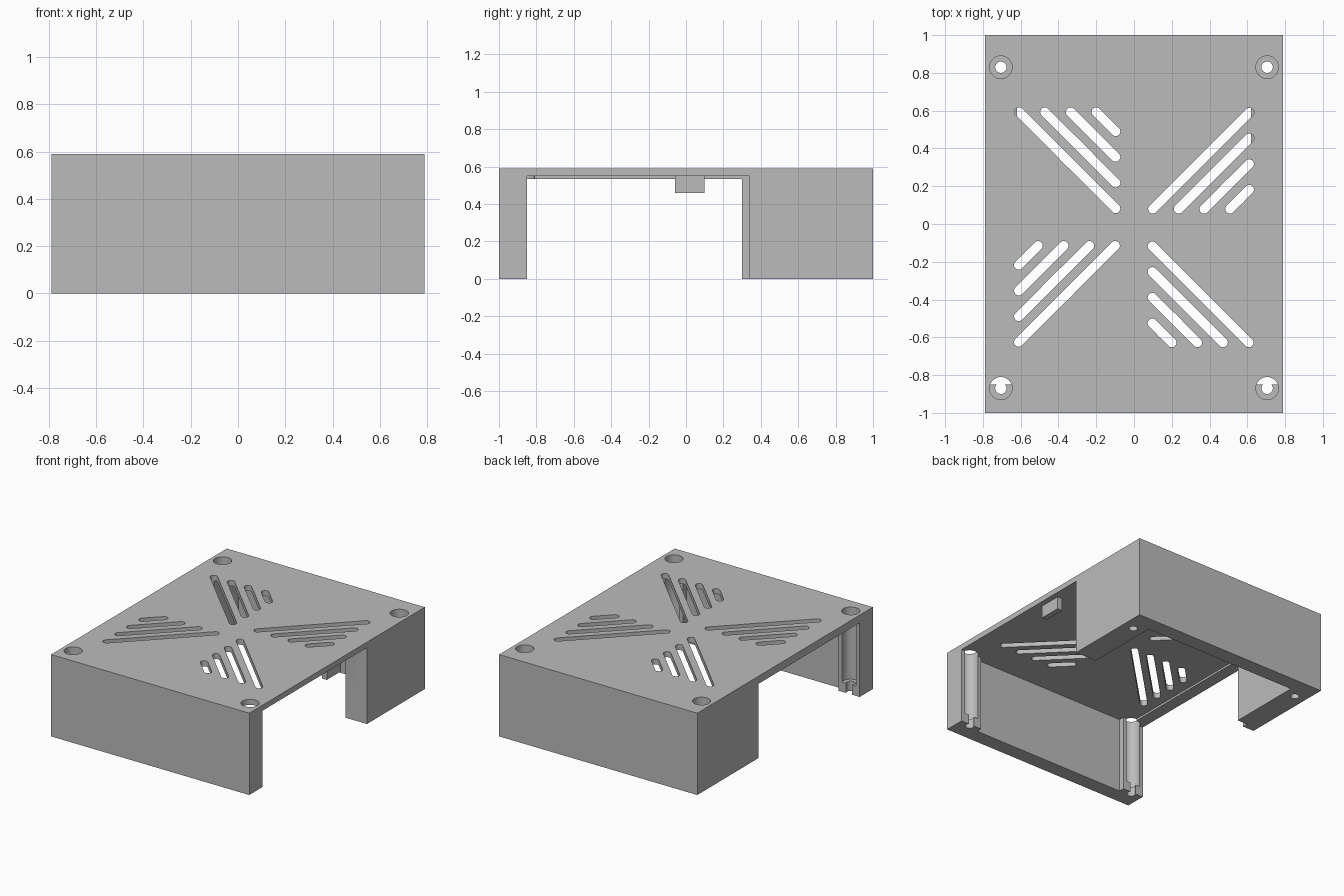
import bpy, math
from mathutils import Vector, Matrix

cube = bpy.data.objects.get("Cube")
if cube:
    bpy.data.objects.remove(cube, do_unlink=True)

grey = bpy.data.materials.new("plain grey")
grey.use_nodes = True
COLOUR = (0.5, 0.5, 0.5, 1)
grey.diffuse_color = COLOUR
grey.node_tree.nodes["Principled BSDF"].inputs["Base Color"].default_value = COLOUR


def box(name, x, y, z):
    """Box from (low, high) ranges along each axis."""
    bpy.ops.mesh.primitive_cube_add(size=1)
    ob = bpy.context.object
    ob.name = name
    spans = (x, y, z)
    centre = Matrix.Translation([(a + b) / 2 for a, b in spans])
    ob.data.transform(centre @ Matrix.Diagonal([b - a for a, b in spans] + [1]))
    ob.data.materials.append(grey)
    return ob


def cylinder(name, x, y, radius, low, high):
    bpy.ops.mesh.primitive_cylinder_add(vertices=32, radius=radius, depth=high - low,
                                        location=(x, y, (low + high) / 2))
    ob = bpy.context.object
    ob.name = name
    ob.data.materials.append(grey)
    return ob


def slot(start, end, radius):
    """Round-ended upright slot cutter, made by stretching a cylinder."""
    ob = cylinder("slot_cutter", 0, 0, radius, -0.1, 0.1)
    half = (end - start).length / 2
    for v in ob.data.vertices:
        if abs(v.co.x) > 1e-5:
            v.co.x += math.copysign(half, v.co.x)
    mid, along = (start + end) / 2, end - start
    ob.location = (mid.x, mid.y, TOP)
    ob.rotation_euler.z = math.atan2(along.y, along.x)
    return ob


def cut(target, cutter):
    cutter.hide_render = True
    mod = target.modifiers.new("cut", 'BOOLEAN')
    mod.operation = 'DIFFERENCE'
    mod.solver = 'EXACT'
    mod.object = cutter
    bpy.context.view_layer.objects.active = target
    bpy.ops.object.modifier_apply(modifier=mod.name)
    bpy.data.objects.remove(cutter, do_unlink=True)


W, L, TOP, UNDER = 0.79, 1.0, 0.59, 0.55

# Outer cover, hollowed from below
cover = box("cover", (-W, W), (-L, L), (0, TOP))
cut(cover, box("pocket_cutter", (-0.62, 0.62), (-0.89, 0.89), (-0.1, UNDER)))

# Side openings; the right one keeps a small outer lip
cut(cover, box("left_opening_cutter", (-0.70, 0.9), (-0.85, 0.34), (-0.1, UNDER)))
cut(cover, box("right_opening_cutter", (-0.9, -0.5), (-0.85, 0.30), (-0.1, 0.535)))

# Deep screw wells in the corners
for x in (-0.705, 0.705):
    for y in (-0.87, 0.83):
        cut(cover, cylinder("well_cutter", x, y, 0.06, 0.07, 0.7))
        cut(cover, cylinder("screw_hole_cutter", x, y, 0.03, -0.1, 0.2))

# Four fans of diagonal vent slots, turned about the vent centre
vent_centre = Vector((0, -0.0175))
for quarter in range(4):
    turn = Matrix.Rotation(quarter * math.pi / 2, 2)
    for i in range(4):
        x = 0.10 + 0.136 * i
        start = Vector((x, 0.0975))
        end = Vector((0.61, 0.0975 + 0.61 - x))
        cut(cover, slot(vent_centre + turn @ start, vent_centre + turn @ end, 0.025))

# Small retaining tab hanging inside the left opening
tab = box("retaining_tab", (0.71, 0.75), (-0.06, 0.10), (0.46, UNDER + 0.01))

# Smooth the round walls, keep corners sharp
bpy.ops.object.select_all(action='DESELECT')
cover.select_set(True)
bpy.context.view_layer.objects.active = cover
bpy.ops.object.shade_smooth_by_angle(angle=math.radians(30))
